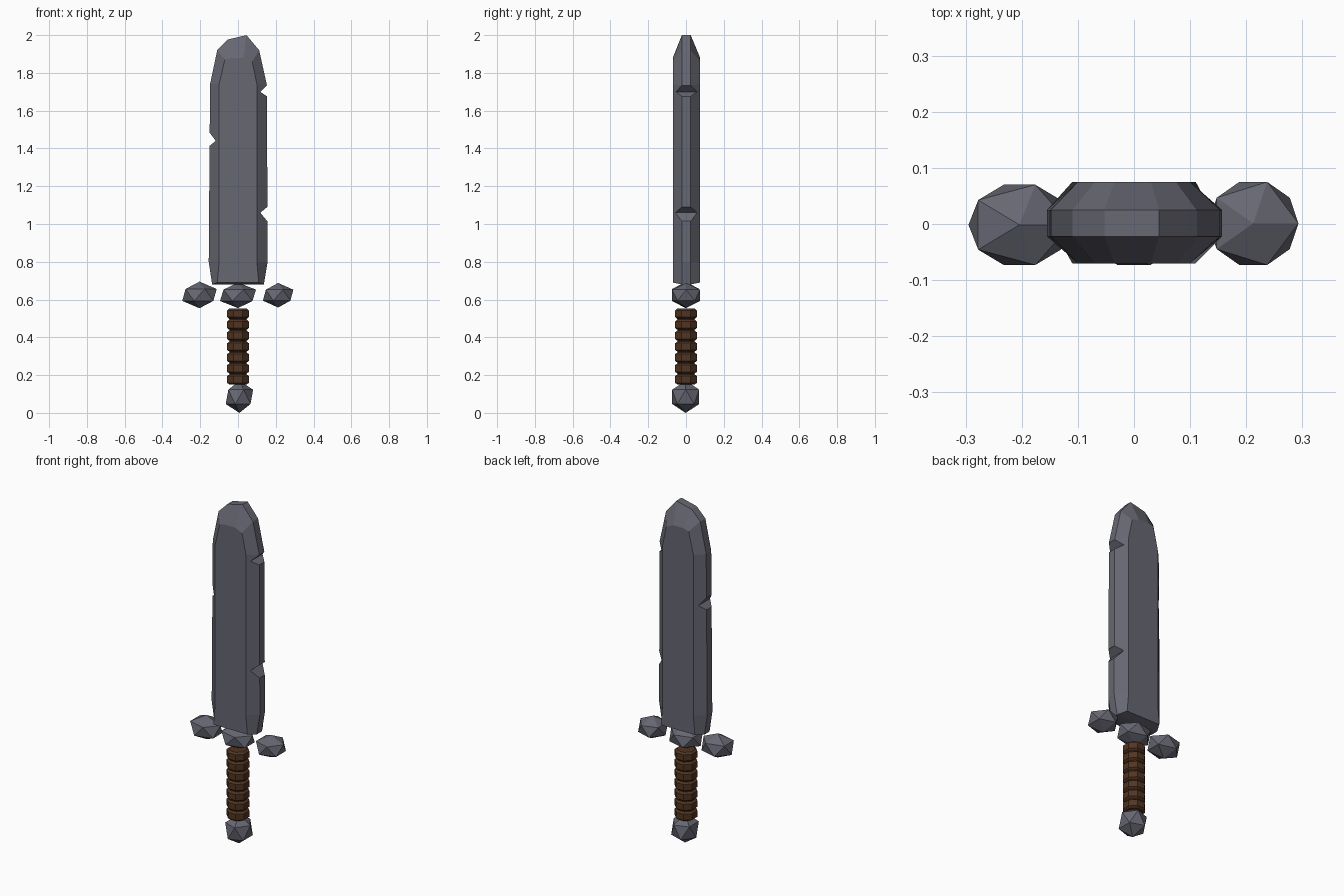
import bpy, bmesh, math
from mathutils import Vector

if "Cube" in bpy.data.objects:
    bpy.data.objects.remove(bpy.data.objects["Cube"], do_unlink=True)


def make_material(name, rgb):
    m = bpy.data.materials.new(name)
    m.use_nodes = True
    m.diffuse_color = (*rgb, 1)
    m.node_tree.nodes["Principled BSDF"].inputs["Base Color"].default_value = (*rgb, 1)
    return m


STONE = make_material("grey stone", (0.135, 0.135, 0.17))
LEATHER = make_material("brown leather", (0.085, 0.035, 0.015))


def add_object(name, bm, material):
    bmesh.ops.recalc_face_normals(bm, faces=bm.faces[:])
    mesh = bpy.data.meshes.new(name)
    bm.to_mesh(mesh)
    bm.free()
    mesh.materials.append(material)
    obj = bpy.data.objects.new(name, mesh)
    bpy.context.collection.objects.link(obj)
    return obj


def loft(bm, loops):
    """Skin a list of closed point loops and cap both ends."""
    rings = [[bm.verts.new(p) for p in loop] for loop in loops]
    n = len(rings[0])
    for a, b in zip(rings, rings[1:]):
        for i in range(n):
            j = (i + 1) % n
            bm.faces.new((a[i], a[j], b[j], b[i]))
    bm.faces.new(rings[0])
    bm.faces.new(rings[-1])


# Blade: narrow rim outline and the smaller flat outline, paired point by point
rim = [(-.137, .68), (.137, .68), (.157, .8), (.153, 1.735), (.112, 1.92),
       (.045, 2), (-.053, 1.977), (-.11, 1.92), (-.148, 1.74), (-.155, .8)]
flat = [(-.11, .69), (.11, .69), (.1, .8), (.1, 1.74), (.075, 1.86),
        (.03, 1.88), (-.035, 1.88), (-.07, 1.87), (-.1, 1.74), (-.1, .8)]
bm = bmesh.new()
loft(bm, [[(x, y, z) for x, z in outline] for outline, y in
          ((flat, -.07), (rim, -.022), (rim, .025), (flat, .075))])
blade = add_object("blade", bm, STONE)

# Chips in the blade edges, cut by wedges: side, top, tip and bottom height
chips = [(-1, 1.49, 1.44, 1.41), (1, 1.735, 1.7, 1.675), (1, 1.09, 1.06, 1.015)]
for k, (side, top, mid, low) in enumerate(chips):
    wedge = [(side * .155, top), (side * .118, mid), (side * .155, low),
             (side * .25, low), (side * .25, top)]
    bm = bmesh.new()
    loft(bm, [[(x, y, z) for x, z in wedge] for y in (-.2, .2)])
    cutter = add_object(f"chip_cutter_{k + 1}", bm, STONE)
    cut = blade.modifiers.new("chip", "BOOLEAN")
    cut.operation, cut.solver, cut.object = "DIFFERENCE", "EXACT", cutter

# Apply the cuts, then drop the wedges
evaluated = blade.evaluated_get(bpy.context.evaluated_depsgraph_get())
blade_mesh = bpy.data.meshes.new_from_object(evaluated)
blade.modifiers.clear()
blade.data = blade_mesh
for obj in [o for o in bpy.data.objects if o.name.startswith("chip_cutter")]:
    bpy.data.objects.remove(obj, do_unlink=True)


def stone(name, low, high):
    """Faceted stone fitted to a box."""
    low, high = Vector(low), Vector(high)
    bm = bmesh.new()
    bmesh.ops.create_icosphere(bm, subdivisions=1, radius=1)
    for axis in range(3):
        values = [v.co[axis] for v in bm.verts]
        a, b = min(values), max(values)
        for v in bm.verts:
            t = (v.co[axis] - a) / (b - a)
            v.co[axis] = low[axis] + t * (high[axis] - low[axis])
    add_object(name, bm, STONE)


# Guard stones and pommel
stone("right_guard_stone", (-.295, -.073, .554), (-.113, .07, .695))
stone("middle_guard_stone", (-.095, -.073, .555), (.095, .073, .69))
stone("left_guard_stone", (.132, -.073, .558), (.293, .075, .688))
stone("pommel", (-.065, -.073, 0), (.08, .07, .17))

# Grip: stacked eight-sided wraps with grooves between them
WRAPS, BOTTOM, PITCH = 7, .15, .058
profile = []
for i in range(WRAPS):
    z = BOTTOM + i * PITCH
    profile += [(.046, z), (.057, z + .009), (.057, z + .045), (.046, z + .054)]
angles = [math.radians(22.5 + 45 * k) for k in range(8)]
bm = bmesh.new()
loft(bm, [[(r * math.cos(a) / math.cos(math.pi / 8),
            r * math.sin(a) / math.cos(math.pi / 8), z) for a in angles]
          for r, z in profile])
add_object("grip", bm, LEATHER)
